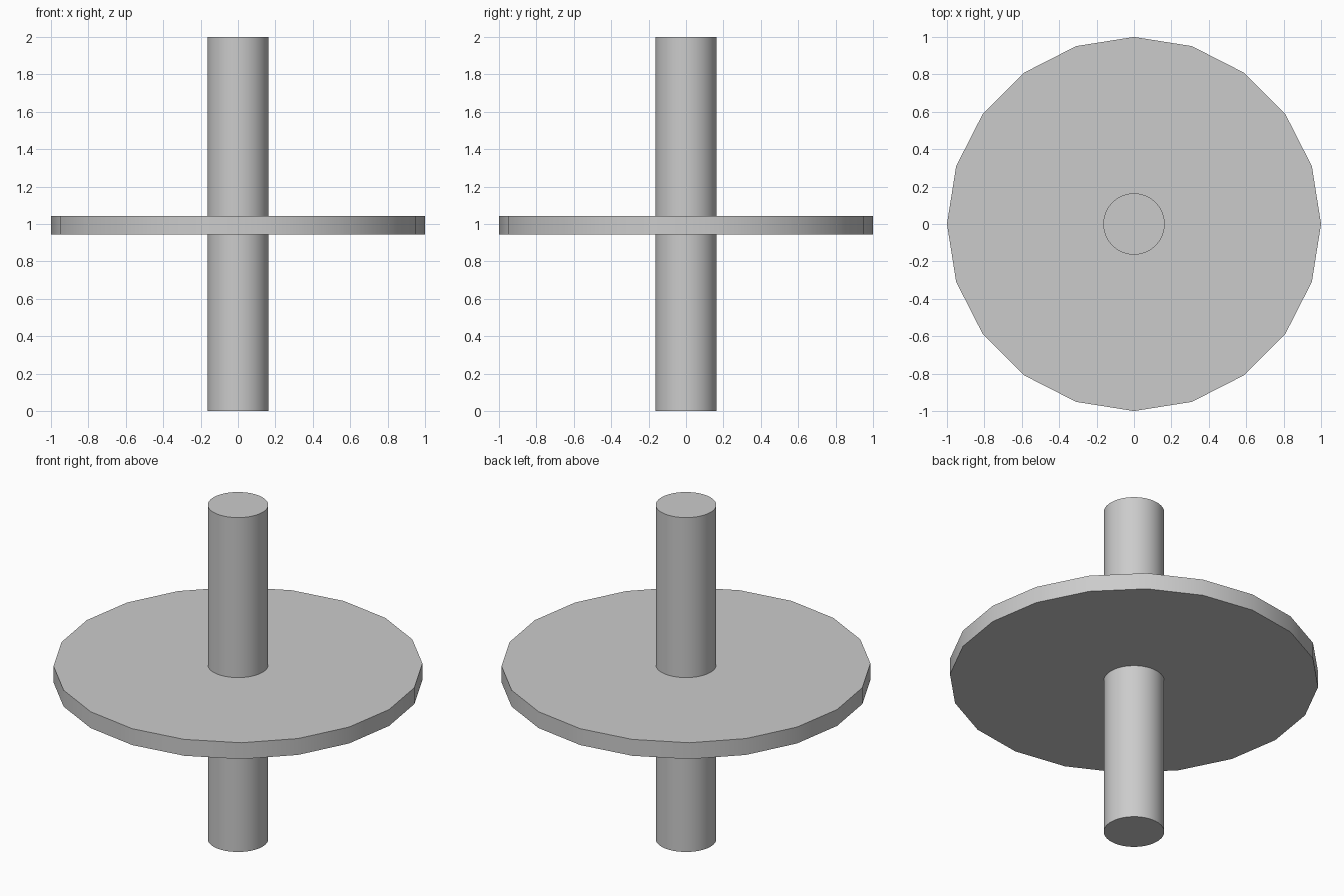
import bpy
import math

if "Cube" in bpy.data.objects:
    bpy.data.objects.remove(bpy.data.objects["Cube"])


def cylinder(name, sides, radius, z_bottom, z_top):
    """Upright capped cylinder on the z axis, smooth sides and sharp rims."""
    bpy.ops.mesh.primitive_cylinder_add(
        vertices=sides, radius=radius, depth=z_top - z_bottom,
        location=(0, 0, (z_bottom + z_top) / 2))
    obj = bpy.context.object
    obj.name = name
    bpy.ops.object.shade_smooth_by_angle(angle=math.radians(30))
    return obj


# Central shaft running the full height
cylinder("shaft", 64, 0.164, 0.0, 2.0)

# Twenty-sided disc around the middle of the shaft
cylinder("disc", 20, 1.0, 0.945, 1.043)
